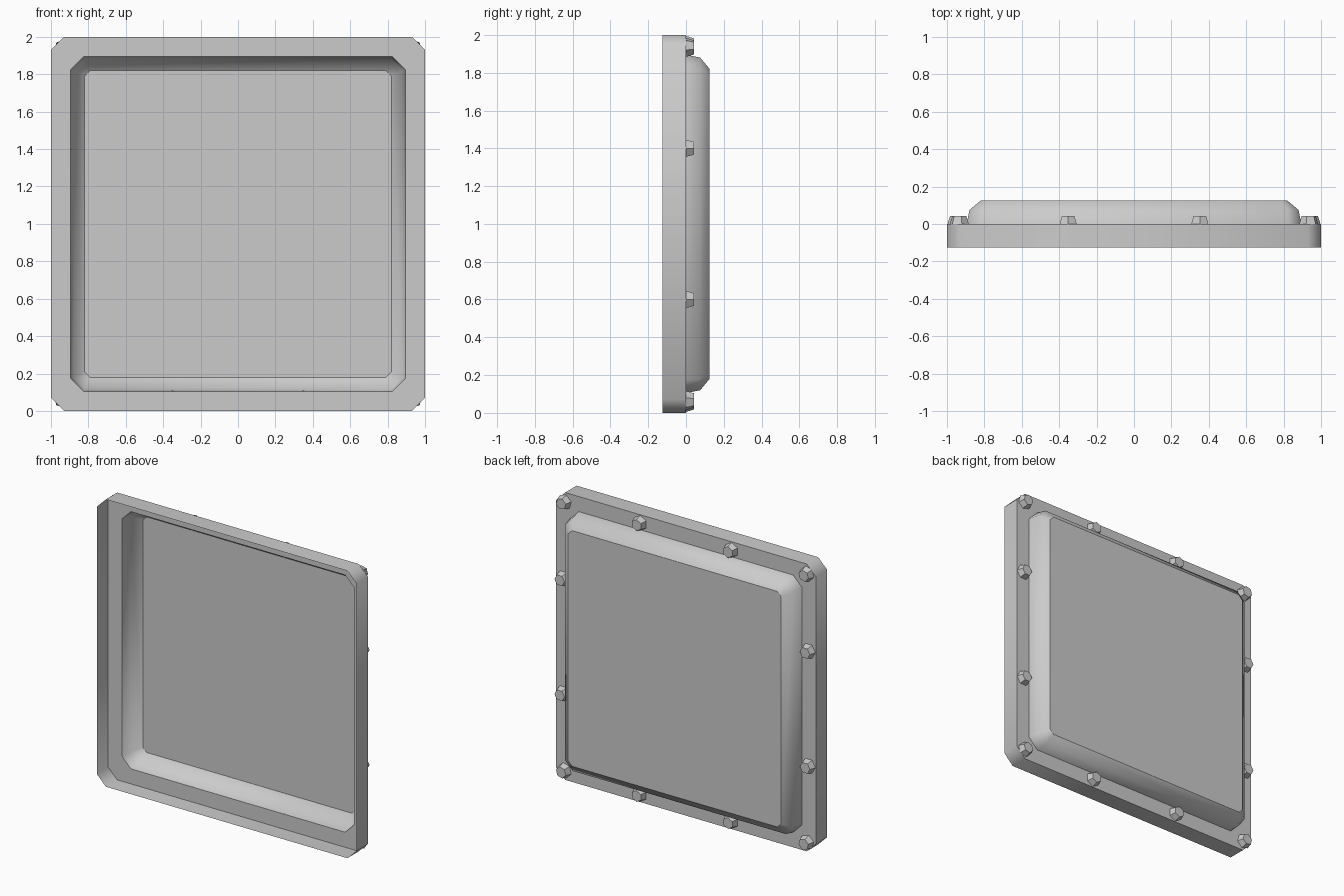
import bpy, bmesh, math

cube = bpy.data.objects.get("Cube")
if cube:
    bpy.data.objects.remove(cube, do_unlink=True)

grey = bpy.data.materials.new("light_grey")
grey.use_nodes = True
grey.diffuse_color = (0.6, 0.6, 0.6, 1)
grey.node_tree.nodes["Principled BSDF"].inputs["Base Color"].default_value = (0.6, 0.6, 0.6, 1)


def octagon(half, cut, y):
    """Square outline with cut corners, in the upright plane at depth y."""
    h, c = half, half - cut
    pts = [(h, -c), (h, c), (c, h), (-c, h), (-h, c), (-h, -c), (-c, -h), (c, -h)]
    return [(x, y, z + 1) for x, z in pts]


def hexagon(cx, cz, radius, y, turn):
    angles = [turn + i * math.pi / 3 for i in range(6)]
    return [(cx + radius * math.cos(a), y, cz + radius * math.sin(a)) for a in angles]


def loft(name, outlines, smooth):
    """Skin a row of outlines and close the last one."""
    bm = bmesh.new()
    rings = [[bm.verts.new(p) for p in outline] for outline in outlines]
    for a, b in zip(rings, rings[1:]):
        for i in range(len(a)):
            j = (i + 1) % len(a)
            bm.faces.new((a[i], b[i], b[j], a[j]))
    bm.faces.new(rings[-1][::-1])
    bm.normal_update()
    # Smooth walls, crisp borders round the flat areas
    for f in bm.faces:
        f.smooth = smooth
    for e in bm.edges:
        flat = [abs(f.normal.y) > 0.99 for f in e.link_faces]
        e.smooth = not (any(flat) and not all(flat))
    mesh = bpy.data.meshes.new(name)
    bm.to_mesh(mesh)
    bm.free()
    mesh.materials.append(grey)
    obj = bpy.data.objects.new(name, mesh)
    bpy.context.collection.objects.link(obj)
    return obj


# Thin pressed panel: open front rim, flat flange, raised tray at the back
loft("panel_shell", [
    octagon(1.0, 0.07, -0.125),
    octagon(1.0, 0.07, 0.0),
    octagon(0.895, 0.07, 0.0),
    octagon(0.88, 0.06, 0.075),
    octagon(0.82, 0.03, 0.125),
], True)


def bolt(name, x, z, turn):
    loft(name, [hexagon(x, z + 1, 0.052, 0.0, turn),
                hexagon(x, z + 1, 0.039, 0.042, turn)], False)


# Bolts round the flange, a corner of each pointing outward
for s in (-1, 1):
    for t in (-1, 1):
        bolt("corner_bolt", s * 0.934, t * 0.934, math.atan2(t, s))
        bolt("side_bolt", s * 0.945, t * 0.4, 0)
        bolt("edge_bolt", s * 0.352, t * 0.943, math.pi / 2)
